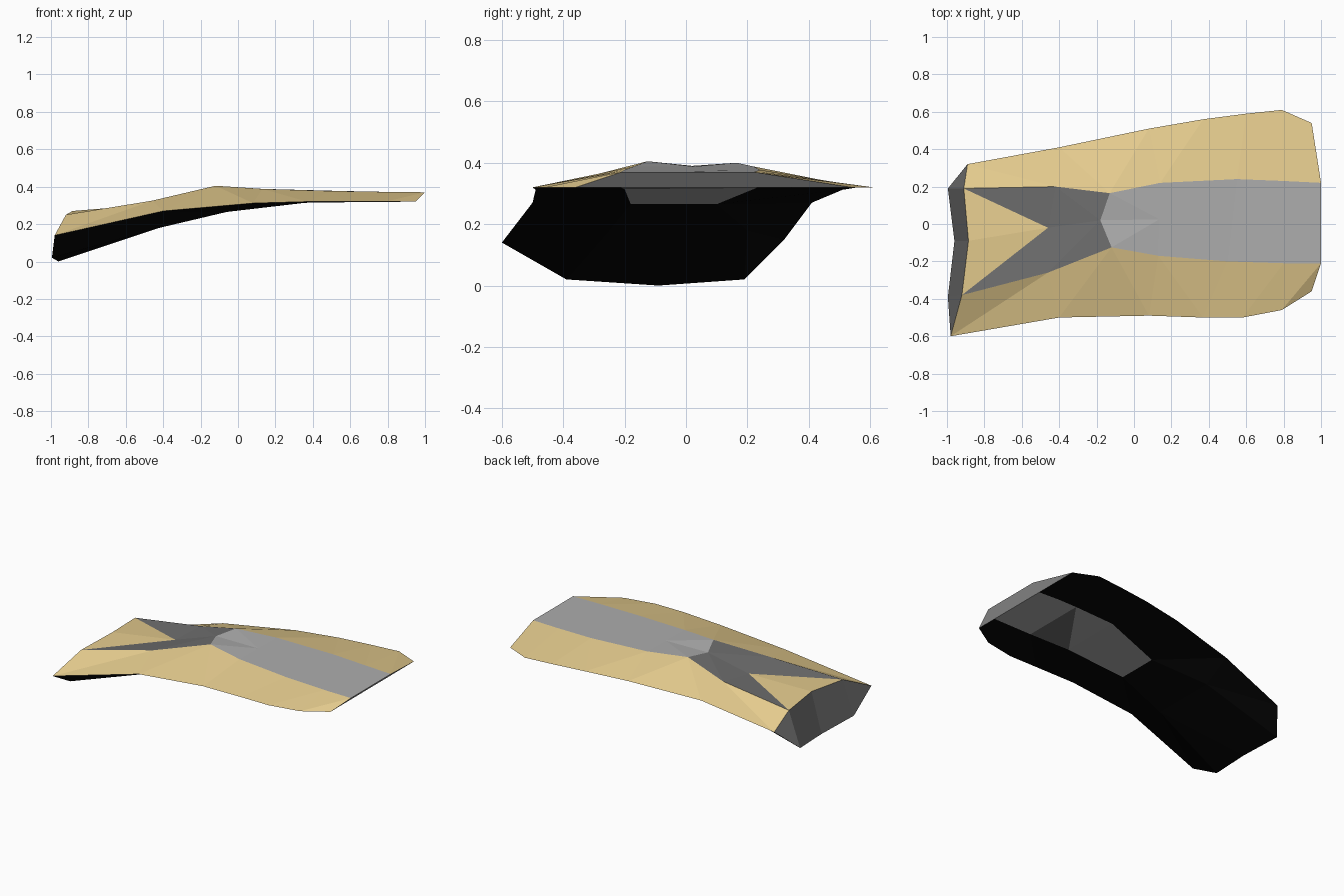
import bpy, bmesh

if "Cube" in bpy.data.objects:
    bpy.data.objects.remove(bpy.data.objects["Cube"])

# Colours (linear)
COLOURS = [("tan", (0.78, 0.60, 0.27)), ("light grey", (0.42, 0.42, 0.42)),
           ("dark grey", (0.155, 0.155, 0.155)), ("black", (0.002, 0.002, 0.002))]
TAN, LIGHT, DARK, BLACK = range(4)

# Lengthwise rails, seven stations each, from the low end to the high end
front_edge = [(-.98, -.60, .14), (-.40, -.50, .27), (.08, -.49, .312), (.37, -.50, .32),
              (.58, -.50, .32), (.79, -.46, .32), (.95, -.36, .32)]
back_edge = [(-.89, .32, .15), (-.40, .41, .27), (.08, .51, .312), (.37, .56, .32),
             (.60, .59, .32), (.79, .61, .32), (.95, .54, .32)]
front_ridge = [(-.92, -.38, .25), (-.46, -.26, .325), (-.12, -.125, .405), (.13, -.17, .388),
               (.50, -.20, .377), (.80, -.21, .372), (1, -.21, .37)]
back_ridge = [(-.91, .19, .255), (-.42, .20, .325), (-.13, .165, .40), (.14, .22, .388),
              (.55, .24, .377), (.80, .23, .372), (1, .22, .37)]
# Middle of the top: sunk at the low end, level with the ridges further on
middle = [(-.885, -.09, .27), (-.46, -.02, .305), (-.18, .02, .39)]
middle += [tuple((a + b) / 2 for a, b in zip(f, k))
           for f, k in zip(front_ridge[3:], back_ridge[3:])]
# Belly stations: x, front y, back y, z
belly = [(-.995, -.39, .19, .02), (-.42, -.25, .20, .18), (-.06, -.18, .10, .265),
         (.36, -.20, .22, .314), (.66, -.21, .23, .318), (.80, -.21, .23, .319),
         (.95, -.21, .22, .32)]

bm = bmesh.new()


def rail(points):
    return [bm.verts.new(p) for p in points]


def face(mat, *verts):
    f = bm.faces.new(verts)
    f.material_index = mat


def strip(a, b, i, mat1, mat2):
    """Two triangles between rails a and b, from station i to i + 1."""
    face(mat1, a[i], b[i], b[i + 1])
    face(mat2, a[i], b[i + 1], a[i + 1])


ef, eb = rail(front_edge), rail(back_edge)
rf, rb, mid = rail(front_ridge), rail(back_ridge), rail(middle)
bf = rail([(x, y, z) for x, y, _, z in belly])
bb = rail([(x, y, z) for x, _, y, z in belly])
toe = bm.verts.new((-.96, -.09, 0))

for i in range(6):
    for edge, ridge, low in ((ef, rf, bf), (eb, rb, bb)):
        # Sloping tan side and black underside
        strip(edge, ridge, i, TAN, TAN)
        strip(edge, low, i, BLACK, BLACK)
        # Middle band: tan wedge and dark forks, then the light strip
        inner, outer = ((TAN, DARK), (DARK, DARK))[i] if i < 2 else (LIGHT, LIGHT)
        strip(ridge, mid, i, inner, outer)
    # Belly: black at the low end, grey panel with one dark triangle
    if i == 0:
        face(BLACK, bf[0], toe, bf[1])
        face(BLACK, toe, bb[0], bb[1])
        face(BLACK, toe, bb[1], bf[1])
    else:
        base = BLACK if i == 1 else LIGHT
        strip(bf, bb, i, base, DARK if i == 3 else base)

# Low end wall (dark) and high end wall (light)
for edge, ridge, low in ((ef, rf, bf), (eb, rb, bb)):
    face(DARK, edge[0], ridge[0], low[0])
    face(DARK, ridge[0], mid[0], toe, low[0])
    face(LIGHT, edge[-1], ridge[-1], low[-1])
face(LIGHT, rf[-1], mid[-1], rb[-1], bb[-1], bf[-1])

bmesh.ops.recalc_face_normals(bm, faces=bm.faces)
mesh = bpy.data.meshes.new("curved_slab")
bm.to_mesh(mesh)
bm.free()
for name, rgb in COLOURS:
    m = bpy.data.materials.new(name)
    m.diffuse_color = (*rgb, 1)
    m.use_nodes = True
    m.node_tree.nodes["Principled BSDF"].inputs["Base Color"].default_value = m.diffuse_color
    mesh.materials.append(m)
bpy.context.collection.objects.link(bpy.data.objects.new("curved_slab", mesh))
